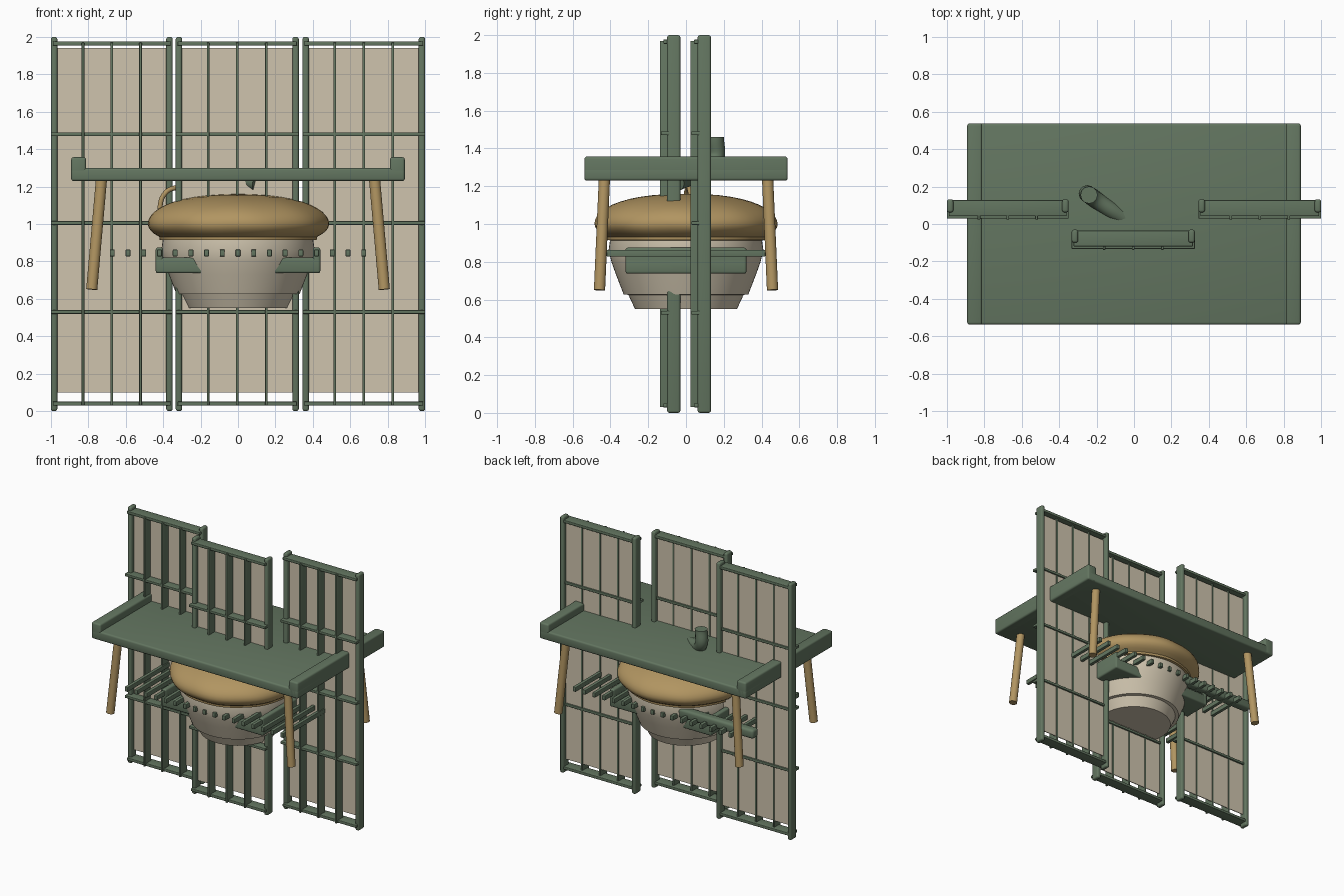
import bpy, bmesh, math
from mathutils import Vector

old = bpy.data.objects.get("Cube")
if old:
    bpy.data.objects.remove(old, do_unlink=True)


def material(name, rgb):
    m = bpy.data.materials.new(name)
    m.use_nodes = True
    m.diffuse_color = (*rgb, 1)
    m.node_tree.nodes["Principled BSDF"].inputs["Base Color"].default_value = (*rgb, 1)
    return m


GREEN = material("sage_green", (0.125, 0.18, 0.118))
TAN = material("golden_tan", (0.44, 0.30, 0.12))
CREAM = material("warm_cream", (0.62, 0.55, 0.42))


def finish(name, bm, mat, smooth=True):
    bmesh.ops.recalc_face_normals(bm, faces=bm.faces)
    mesh = bpy.data.meshes.new(name)
    bm.to_mesh(mesh)
    bm.free()
    mesh.materials.append(mat)
    ob = bpy.data.objects.new(name, mesh)
    bpy.context.collection.objects.link(ob)
    if smooth:
        bpy.ops.object.select_all(action='DESELECT')
        ob.select_set(True)
        bpy.context.view_layer.objects.active = ob
        bpy.ops.object.shade_smooth_by_angle(angle=math.radians(40))
    return ob


def box(name, x, y, z, mat=GREEN, bevel=0.0):
    """Box from (low, high) ranges on each axis, with optional rounded edges."""
    bm = bmesh.new()
    bmesh.ops.create_cube(bm, size=1)
    for v in bm.verts:
        for axis, (low, high) in enumerate((x, y, z)):
            v.co[axis] = low if v.co[axis] < 0 else high
    if bevel:
        bmesh.ops.bevel(bm, geom=bm.edges[:], offset=bevel, segments=3,
                        profile=0.5, affect='EDGES')
    return finish(name, bm, mat)


def rod(name, start, end, radius, mat):
    start, end = Vector(start), Vector(end)
    bm = bmesh.new()
    bmesh.ops.create_cone(bm, cap_ends=True, segments=20, radius1=radius,
                          radius2=radius, depth=(end - start).length)
    bm.transform((end - start).to_track_quat('Z', 'Y').to_matrix().to_4x4())
    bmesh.ops.translate(bm, verts=bm.verts, vec=(start + end) / 2)
    return finish(name, bm, mat)


def lathe(name, profile, mat, ripple=0.0, steps=64):
    """Spin a (radius, height) profile round z, with an optional soft ripple."""
    bm = bmesh.new()
    rings = []
    for r, z in profile:
        ring = []
        for i in range(steps):
            a = math.tau * i / steps
            wave = 1 + ripple * math.sin(9 * a + 14 * z)
            ring.append(bm.verts.new((r * wave * math.cos(a), r * wave * math.sin(a), z)))
        rings.append(ring)
    for low, high in zip(rings, rings[1:]):
        for i in range(steps):
            j = (i + 1) % steps
            bm.faces.new((low[i], low[j], high[j], high[i]))
    bm.faces.new(rings[0])
    bm.faces.new(rings[-1])
    return finish(name, bm, mat)


def tube(name, points, radius, mat):
    curve = bpy.data.curves.new(name, 'CURVE')
    curve.dimensions = '3D'
    curve.bevel_depth = radius
    curve.bevel_resolution = 4
    curve.use_fill_caps = True
    spline = curve.splines.new('BEZIER')
    spline.bezier_points.add(len(points) - 1)
    for p, co in zip(spline.bezier_points, points):
        p.co = co
        p.handle_left_type = p.handle_right_type = 'AUTO'
    curve.materials.append(mat)
    ob = bpy.data.objects.new(name, curve)
    bpy.context.collection.objects.link(ob)
    return ob


def tray(name, half_x, half_y, low, slab_top, rail_top, rail_width, bevel):
    """Slab with a raised rail on each short end."""
    box(name + "_top", (-half_x, half_x), (-half_y, half_y), (low, slab_top), GREEN, bevel)
    for side, tag in ((-1, "right"), (1, "left")):
        x = sorted((side * half_x, side * (half_x - rail_width)))
        box(f"{name}_{tag}_rail", x, (-half_y, half_y), (low, rail_top), GREEN, bevel)


def screen(name, x0, x1, y):
    """Lattice screen: paper sheet, end posts, slats and cross rails."""
    box(name + "_paper", (x0 + 0.02, x1 - 0.02), (y - 0.003, y + 0.003), (0.1, 1.94), CREAM)
    for tag, a in (("right", x0), ("left", x1 - 0.034)):
        box(f"{name}_{tag}_post", (a, a + 0.034), (y - 0.035, y + 0.035),
            (0, 2), GREEN, 0.012)
    for tag, z in (("bottom", 0.04), ("top", 1.965)):
        box(f"{name}_{tag}_rail", (x0 + 0.01, x1 - 0.01), (y - 0.055, y + 0.03),
            (z - 0.011, z + 0.011), GREEN, 0.004)
    for i in range(3):
        z = 0.53 + 0.475 * i
        box(f"{name}_cross_rail_{i + 1}", (x0, x1), (y - 0.068, y + 0.015),
            (z - 0.01, z + 0.01), GREEN, 0.004)
    for i in range(1, 4):
        x = x0 + 0.017 + (x1 - x0 - 0.034) * i / 4
        box(f"{name}_slat_{i}", (x - 0.007, x + 0.007), (y - 0.073, y + 0.008),
            (0.03, 1.97), GREEN, 0.003)


# Three screens, the middle one set forward
screen("right_screen", -1.0, -0.35, 0.097)
screen("middle_screen", -0.333, 0.325, -0.065)
screen("left_screen", 0.345, 1.0, 0.097)

# Table with four splayed legs, and the smaller tray round the bowl
tray("table", 0.892, 0.538, 1.23, 1.30, 1.357, 0.08, 0.013)
tray("tray", 0.44, 0.32, 0.737, 0.82, 0.875, 0.04, 0.012)
for sx, tx in ((-1, "right"), (1, "left")):
    for sy, ty in ((-1, "front"), (1, "back")):
        rod(f"{ty}_{tx}_leg", (sx * 0.73, sy * 0.432, 1.24),
            (sx * 0.782, sy * 0.458, 0.65), 0.03, TAN)

# Rack of parallel sticks and the bar behind it
for i in range(17):
    x = (i - 8) * 0.084
    box(f"rack_stick_{i + 1}", (x - 0.013, x + 0.013), (-0.42, 0.42),
        (0.827, 0.863), GREEN, 0.004)
box("back_bar", (-0.83, -0.17), (0.29, 0.36), (0.83, 0.9), GREEN, 0.018)

# Bowl with a stepped foot
lathe("bowl", [(0.27, 0.55), (0.305, 0.625), (0.33, 0.627), (0.37, 0.73),
               (0.395, 0.8), (0.41, 0.86), (0.40, 0.93), (0.36, 0.96)], CREAM)

# Domed cushion lid
lid = [(0.36, 0.91), (0.42, 0.915)]
for i in range(-4, 12):
    a = math.radians(i * 8)
    lid.append((0.485 * math.cos(a) ** 0.85 if i < 11 else 0.06,
                1.0 + (0.16 if i > 0 else 0.13) * math.sin(a)))
lathe("lid", lid, TAN, 0.006)
tube("lid_handle", [(-0.42, 0, 1.08), (-0.4, 0, 1.15), (-0.35, 0.01, 1.19),
                    (-0.28, 0.02, 1.18), (-0.25, 0.03, 1.1)], 0.013, TAN)

# Bent pipe through the table
tube("bent_pipe", [(-0.24, 0.155, 1.46), (-0.24, 0.155, 1.34),
                   (-0.1, 0.06, 1.27), (0.1, -0.05, 1.22)], 0.046, GREEN)
